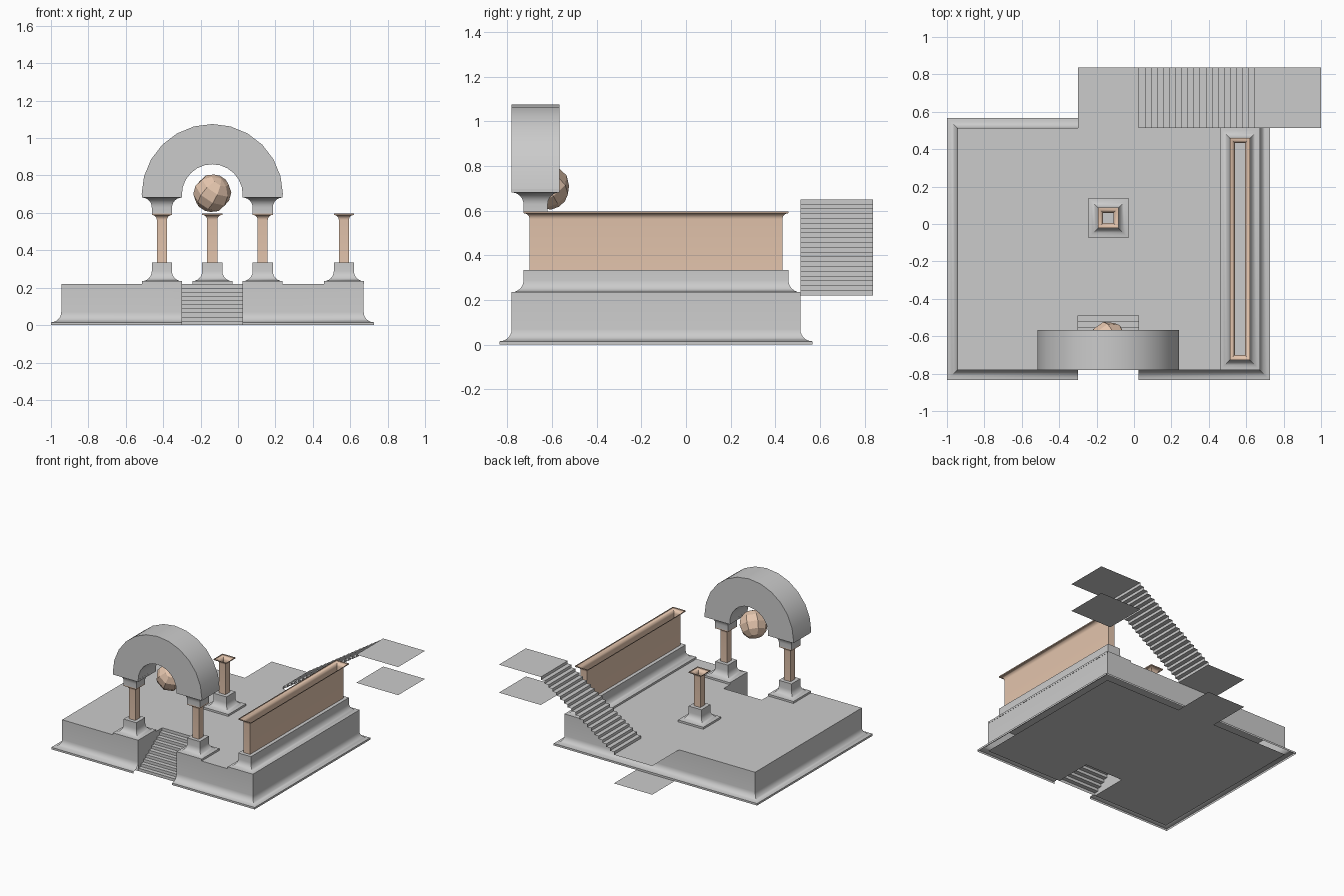
import bpy, math
from mathutils import Euler

if "Cube" in bpy.data.objects:
    bpy.data.objects.remove(bpy.data.objects["Cube"])

copper = bpy.data.materials.new("copper")
copper.diffuse_color = (0.78, 0.56, 0.42, 1)
copper.use_nodes = True
copper.node_tree.nodes["Principled BSDF"].inputs["Base Color"].default_value = copper.diffuse_color


def add_mesh(name, verts, faces, mat=None, smooth=False):
    me = bpy.data.meshes.new(name)
    me.from_pydata(verts, [], faces)
    me.update()
    ob = bpy.data.objects.new(name, me)
    bpy.context.collection.objects.link(ob)
    if mat:
        me.materials.append(mat)
    if smooth:
        bpy.ops.object.select_all(action='DESELECT')
        bpy.context.view_layer.objects.active = ob
        ob.select_set(True)
        bpy.ops.object.shade_smooth_by_angle(angle=math.radians(35))
    return ob


def cove(lip, r, n=6):
    """Lip plus concave quarter curve, as (offset, height)."""
    pts = [(r, 0)]
    for i in range(n + 1):
        a = math.pi / 2 * i / n
        pts.append((r - r * math.sin(a), lip + r - r * math.cos(a)))
    return pts


def sweep(name, path, profile, closed=True, cap=False, mat=None):
    """Sweep a profile along (x, y, outward dx, outward dy) stations."""
    n = len(path)
    verts = [(x + dx * o, y + dy * o, z) for o, z in profile for x, y, dx, dy in path]
    faces = []
    up = profile[-1][1] > profile[0][1]
    for k in range(len(profile) - 1):
        for i in range(n if closed else n - 1):
            j = (i + 1) % n
            f = (k * n + i, k * n + j, (k + 1) * n + j, (k + 1) * n + i)
            faces.append(f if up else f[::-1])
    if cap:
        top = tuple((len(profile) - 1) * n + i for i in range(n))
        faces.append(top if up else top[::-1])
    return add_mesh(name, verts, faces, mat, True)


def rect(x0, x1, y0, y1):
    return [(x0, y0, -1, -1), (x1, y0, 1, -1), (x1, y1, 1, 1), (x0, y1, -1, 1)]


def box_path(cx, cy, hx, hy):
    return rect(cx - hx, cx + hx, cy - hy, cy + hy)


def stairs(name, n, run, z0, z1, place):
    """Open ribbon of risers and treads; place(d, side, z) gives a point."""
    line = []
    for i in range(n):
        line += [(run * i / (n - 1), z0 + (z1 - z0) * k / n) for k in (i, i + 1)]
    verts = [place(d, s, z) for d, z in line for s in (0, 1)]
    faces = [(2 * i, 2 * i + 1, 2 * i + 3, 2 * i + 2) for i in range(len(line) - 1)]
    return add_mesh(name, verts, faces)


def plane(name, x0, x1, y0, y1, z):
    return add_mesh(name, [(x0, y0, z), (x1, y0, z), (x1, y1, z), (x0, y1, z)], [(0, 1, 2, 3)])


# Main dimensions
X0, X1, Y0, Y1, H = -0.945, 0.672, -0.781, 0.512, 0.22
SX0, SX1, SY = -0.30, 0.025, -0.49
BACK, TOP = 0.838, 0.65
CX = (SX0 + SX1) / 2

# Platform walls with flared skirt, open at the front steps
wall_path = [(SX1, Y0, 0, -1)] + rect(X0, X1, Y0, Y1)[1:] + [(X0, Y0, -1, -1), (SX0, Y0, 0, -1)]
sweep("platform_wall", wall_path, cove(0.015, 0.054) + [(0, H)], closed=False)

# Platform floor and underside, notched for the steps
for name, z in (("platform_top", H), ("platform_underside", 0.0)):
    outline = [(X0, Y0), (SX0, Y0), (SX0, SY), (SX1, SY), (SX1, Y0), (X1, Y0), (X1, Y1), (X0, Y1)]
    order = range(8) if z else range(7, -1, -1)
    add_mesh(name, [(x, y, z) for x, y in outline], [tuple(order)])

# Step cheeks
for name, x in (("step_cheek_left", SX0), ("step_cheek_right", SX1)):
    f = (0, 1, 2, 3) if x == SX0 else (3, 2, 1, 0)
    add_mesh(name, [(x, Y0, 0), (x, SY, 0), (x, SY, H), (x, Y0, H)], [f])

# Front steps and back staircase
stairs("front_steps", 10, SY - Y0, 0, H,
       lambda d, s, z: (SX0 + s * (SX1 - SX0), Y0 + d, z))
stairs("back_staircase", 20, 0.62, H, TOP,
       lambda d, s, z: (SX1 + d, BACK - s * (BACK - Y1), z))

# Landings: open slabs with top and bottom faces
plane("lower_landing_top", SX0, SX1, Y1, BACK, H)
plane("lower_landing_bottom", SX0, SX1, Y1, BACK, 0)
plane("upper_landing_top", SX1 + 0.62, 1.0, Y1, BACK, TOP)
plane("upper_landing_bottom", SX1 + 0.62, 1.0, Y1, BACK, (TOP + H) / 2)

# Columns and the long parapet: pedestal, open shaft with flared rim
R, P, S, Z1, Z2, Z3 = 0.053, 0.054, 0.027, 0.335, 0.597, 0.697
ped = [(o, H + z) for o, z in cove(0.015, R)] + [(0, Z1)]
shaft = [(0, Z1)] + [(o, Z2 - z) for o, z in reversed(cove(0.008, S))]
AY = -0.674
WY, WH = (Y0 + Y1) / 2, (Y1 - Y0) / 2 - R
supports = [("left_column", -0.407, AY, P), ("right_column", 0.132, AY, P),
            ("middle_column", CX, 0.033, P), ("parapet", 0.566, WY, WH)]
for name, x, y, hy in supports:
    sweep(name + "_pedestal", box_path(x, y, P, hy), ped, cap=True)
    sweep(name + "_shaft", box_path(x, y, S, hy - P + S), shaft, mat=copper)

# Capitals under the arch: upturned pedestals
cap_profile = [(o, Z3 - z) for o, z in cove(0.015, R)] + [(0, Z2)]
for name, x, y, hy in supports[:2]:
    sweep(name + "_capital", box_path(x, y, P, hy), cap_profile, cap=True)

# Arch
N, RO, RI, D = 12, 0.378, 0.163, 0.107
verts, faces = [], []
for i in range(N + 1):
    a = math.pi * i / N
    for r, y in ((RI, AY - D), (RO, AY - D), (RO, AY + D), (RI, AY + D)):
        verts.append((CX + r * math.cos(a), y, Z3 + r * math.sin(a)))
for i in range(N):
    for k in range(4):
        b = i * 4
        faces.append((b + k, b + (k + 1) % 4, b + 4 + (k + 1) % 4, b + 4 + k)[::-1])
faces += [(0, 1, 2, 3), tuple(N * 4 + k for k in (3, 2, 1, 0))]
add_mesh("arch", verts, faces, None, True)

# Hanging low-poly ball
bpy.ops.mesh.primitive_uv_sphere_add(segments=8, ring_count=6, radius=0.102,
                                     location=(CX, -0.622, 0.705))
ball = bpy.context.object
ball.name = "ball"
ball.rotation_euler = Euler((0.6, 0.4, 0.3))
ball.data.materials.append(copper)
